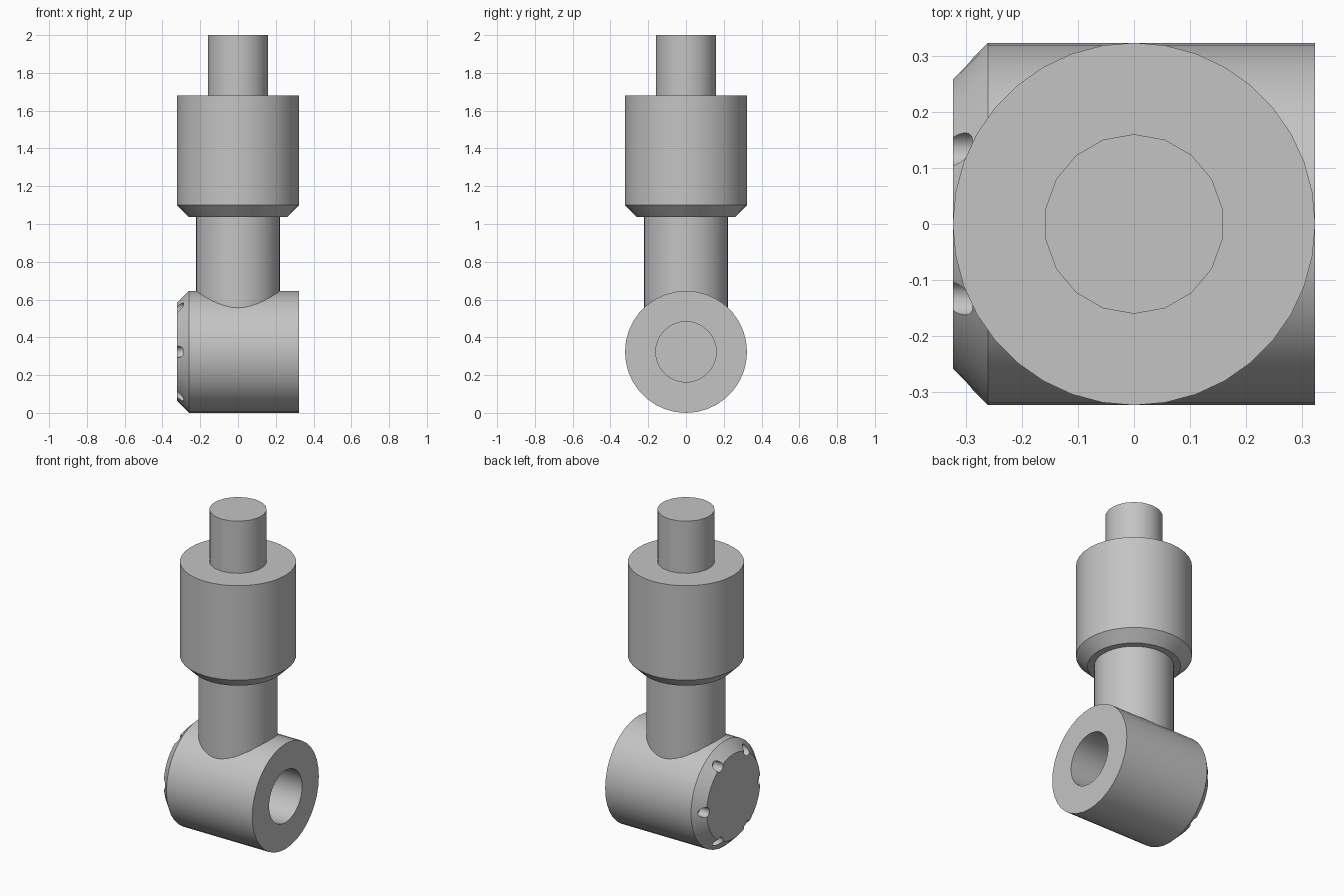
import bpy, bmesh, math
from mathutils import Matrix, Vector

cube = bpy.data.objects.get("Cube")
if cube:
    bpy.data.objects.remove(cube, do_unlink=True)

R = 0.323          # main body radius
BEVEL = 0.26       # radius at the chamfered ends
BORE = 0.16        # pin and socket radius

grey = bpy.data.materials.new("plain grey")
grey.use_nodes = True
grey.diffuse_color = (0.55, 0.55, 0.55, 1)
grey.node_tree.nodes["Principled BSDF"].inputs["Base Color"].default_value = grey.diffuse_color


def make_object(name, bm):
    bmesh.ops.recalc_face_normals(bm, faces=bm.faces)
    mesh = bpy.data.meshes.new(name)
    bm.to_mesh(mesh)
    bm.free()
    mesh.materials.append(grey)
    obj = bpy.data.objects.new(name, mesh)
    bpy.context.collection.objects.link(obj)
    return obj


def smooth(obj):
    bpy.ops.object.select_all(action='DESELECT')
    obj.select_set(True)
    bpy.context.view_layer.objects.active = obj
    bpy.ops.object.shade_smooth_by_angle(angle=math.radians(30))


def lathe(name, profile, sides=36, matrix=Matrix()):
    """Turn a (radius, height) profile about z."""
    bm = bmesh.new()
    verts = [bm.verts.new((0, r, z)) for r, z in profile]
    edges = [bm.edges.new(pair) for pair in zip(verts, verts[1:])]
    bmesh.ops.spin(bm, geom=verts + edges, cent=(0, 0, 0), axis=(0, 0, 1),
                   angle=math.tau, steps=sides, use_merge=False)
    bmesh.ops.remove_doubles(bm, verts=bm.verts, dist=0.0001)
    bm.transform(matrix)
    return make_object(name, bm)


# Horizontal housing: chamfered closed end at -x, blind socket at +x
along_x = Matrix.Translation((0, 0, R)) @ Matrix.Rotation(math.pi / 2, 4, 'Y')
housing = lathe("pivot_housing",
                [(0, -R), (BEVEL, -R), (R, -BEVEL), (R, R), (BORE, R), (BORE, 0), (0, 0)],
                matrix=along_x)

# Six small holes drilled into the chamfer
bm = bmesh.new()
for i in range(6):
    spot = Matrix.Rotation(i * math.tau / 6, 4, 'Z') @ Vector((0, 0.265, -R))
    bmesh.ops.create_cone(bm, cap_ends=True, segments=20, radius1=0.03, radius2=0.03,
                          depth=0.13, matrix=along_x @ Matrix.Translation(spot))
cutter = make_object("hole_cutter", bm)
cutter.hide_render = True
drill = housing.modifiers.new("holes", 'BOOLEAN')
drill.operation = 'DIFFERENCE'
drill.solver = 'EXACT'
drill.object = cutter
bpy.context.view_layer.objects.active = housing
bpy.ops.object.modifier_apply(modifier=drill.name)
bpy.data.objects.remove(cutter, do_unlink=True)

# Upright neck, collar and top pin
neck = lathe("neck", [(0, 0.53), (0.222, 0.53), (0.222, 1.06), (0, 1.06)])
collar = lathe("collar", [(0, 1.037), (BEVEL, 1.037), (R, 1.1), (R, 1.68), (0, 1.68)])
pin = lathe("top_pin", [(0, 1.65), (BORE, 1.65), (BORE, 2), (0, 2)], sides=18)

for part in (housing, neck, collar, pin):
    smooth(part)
